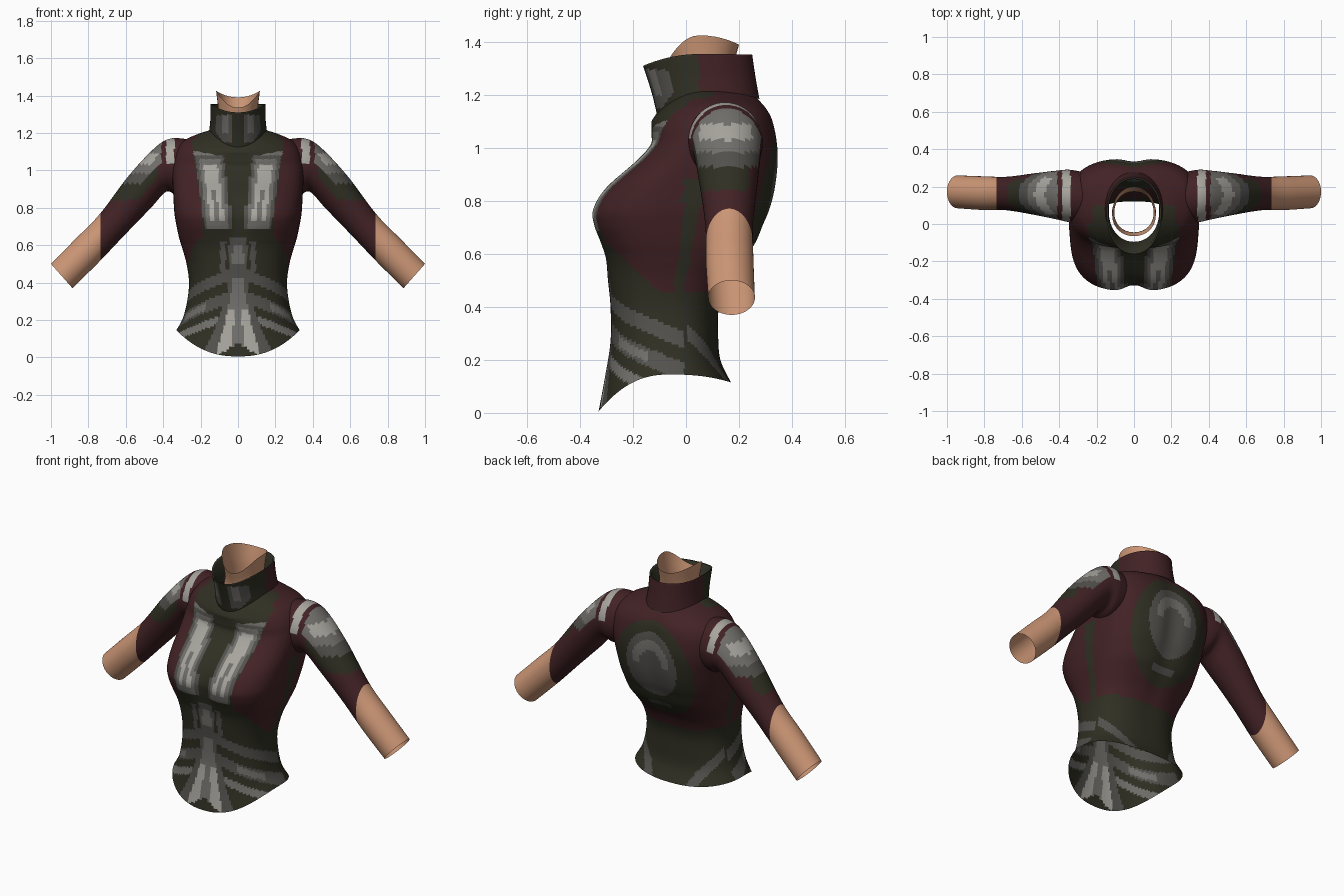
import bpy, bmesh, math
from mathutils import Vector

if "Cube" in bpy.data.objects:
    bpy.data.objects.remove(bpy.data.objects["Cube"])


def material(name, r, g, b):
    m = bpy.data.materials.new(name)
    m.diffuse_color = [((v / 255 + 0.055) / 1.055) ** 2.4 for v in (r, g, b)] + [1]
    m.use_nodes = True
    m.node_tree.nodes["Principled BSDF"].inputs["Base Color"].default_value = m.diffuse_color
    return m


MATS = [material("dark_green", 47, 47, 35), material("maroon", 66, 34, 37),
        material("skin", 205, 151, 118), material("light_grey", 168, 165, 158),
        material("mid_grey", 114, 112, 108), material("dark_grey", 82, 81, 77)]
GREEN, MAROON, SKIN, LIGHT, MID, DARK = range(6)


def spline(keys, steps):
    """Smoothly interpolate rows of numbers."""
    out = []
    for i in range(len(keys) - 1):
        k = [keys[max(0, min(len(keys) - 1, i + j))] for j in (-1, 0, 1, 2)]
        for s in range(steps):
            t = s / steps
            out.append([0.5 * (2 * b + (c - a) * t + (2 * a - 5 * b + 4 * c - d) * t * t
                               + (3 * b - a - 3 * c + d) * t ** 3) for a, b, c, d in zip(*k)])
    return out + [list(keys[-1])]


def loft(name, rings, colour, cut_x=None):
    bm = bmesh.new()
    vs = [[bm.verts.new(p) for p in ring] for ring in rings]
    n = len(rings[0])
    for lo, hi in zip(vs, vs[1:]):
        for j in range(n):
            bm.faces.new((lo[j], lo[(j + 1) % n], hi[(j + 1) % n], hi[j]))
    if cut_x:
        bmesh.ops.bisect_plane(bm, geom=bm.verts[:] + bm.edges[:] + bm.faces[:],
                               plane_co=(cut_x, 0, 0), plane_no=(1, 0, 0))
    bm.normal_update()
    for f in bm.faces:
        f.smooth = True
        f.material_index = colour(f.calc_center_median(), f.normal)
    me = bpy.data.meshes.new(name)
    bm.to_mesh(me)
    bm.free()
    for m in MATS:
        me.materials.append(m)
    ob = bpy.data.objects.new(name, me)
    bpy.context.collection.objects.link(ob)
    return ob


def body_ring(row, n, shaped=False):
    """Row: side z, front z, back z, half width, front y, back y, widest y, roundness."""
    zs, zf, zb, w, f, b, yc, p = row
    pts = []
    for j in range(n):
        a = 2 * math.pi * j / n
        c, s = math.cos(a), math.sin(a)
        x = w * math.copysign(abs(c) ** p, c)
        y = yc + (b - yc if s > 0 else yc - f) * math.copysign(abs(s) ** p, s)
        z = zs + ((zb if s > 0 else zf) - zs) * s * s
        if shaped:  # chest cleft and spine groove
            if s < 0:
                y += 0.035 * math.exp(-(x / 0.06) ** 2 - ((z - 0.75) / 0.12) ** 2)
            else:
                y -= 0.02 * math.exp(-(x / 0.06) ** 2 - ((z - 0.85) / 0.3) ** 2)
        pts.append((x, y, z))
    return pts


def torso_colour(c, n):
    ax, y, z = abs(c.x), c.y, c.z
    phi = math.atan2(ax, -y)
    # back: oval shield with arched grey bands
    if y > 0.1 and z > 0.45:
        if (ax / 0.25) ** 2 + ((z - 0.84) / 0.3) ** 2 < 1:
            r = math.hypot(ax / 0.165, (z - 0.88) / 0.2)
            if r < 1:
                if 0.45 < r < 0.75 and z > 0.88:
                    return MID
                return DARK if r > 0.75 or z < 0.97 else GREEN
            return DARK if ax < 0.07 and 0.6 < z < 0.635 else GREEN
        return MAROON
    # lower body: central column and swept bands
    edge = 0.64 - 0.18 * min(1, max(0, (phi - 0.6) / 0.6))
    if z < edge:
        if y < 0 and ax < 0.25:
            if ax < 0.007 or (z < 0.07 - ax * 0.5):
                return GREEN
            wide = 0.05 + 0.15 * max(0, (0.42 - z) / 0.42) ** 1.5
            if ax < wide * 0.62 and z < 0.42:
                return LIGHT if ax > wide * 0.2 and z < 0.25 else MID
            if ax < wide:
                return MID if 0.5 < z < 0.6 and ax < 0.03 else DARK
            if 0.46 < z < 0.62 and 0.065 < ax < 0.095:
                return DARK
        v = z + 0.12 * phi
        if phi < 1.55 and (0.43 < v < 0.49 or 0.31 < v < 0.375):
            return MID if 0.325 < v < 0.36 and 0.6 < phi < 1.1 else DARK
        if phi < 1.1 and 0.22 < v < 0.265:
            return MID
        if phi > 1.6 and abs(z - 0.3 + 0.22 * (phi - 1.6)) < 0.03:
            return DARK
        return GREEN
    # chest panels
    if y < 0.0 and n.y < 0.2:
        d = abs(ax - 0.105 - 0.13 * (z - 0.7))
        if 0.69 < z < 1.08:
            if d < 0.038 and 0.73 < z < 1.03:
                return LIGHT if d > 0.012 or z > 0.9 else MID
            if d < 0.058 and z < 1.06:
                return MID
            if d < 0.076:
                return DARK
        if 0.12 < ax < 0.24 and abs(z - 1.07 - 0.2 * (ax - 0.12)) < 0.012:
            return MID
        if ax < 0.19 + 0.14 * max(0, z - 0.75):
            return GREEN
    # side stripe under the arm
    if z < 0.88 and abs(y + 0.02 - 0.15 * (z - 0.5)) < 0.02 + 0.06 * (z - 0.5):
        return GREEN
    if z > 1.1 and ax < 0.22 and y < 0.1:
        return GREEN
    return MAROON


# torso from hem to neck base
torso_rows = [
    (.145, .005, .115, .33, -.33, .17, -.06, .85), (.21, .14, .2, .295, -.305, .13, -.06, .85),
    (.3, .27, .3, .272, -.285, .122, -.07, .82), (.4, .4, .4, .262, -.285, .127, -.07, .8),
    (.5, .5, .5, .275, -.295, .165, -.06, .8), (.58, .58, .58, .297, -.305, .22, -.05, .76),
    (.64, .64, .64, .315, -.325, .265, -.05, .72), (.71, .71, .71, .33, -.352, .295, -.05, .7),
    (.77, .77, .77, .34, -.355, .32, -.04, .7), (.85, .85, .85, .345, -.305, .34, 0, .7),
    (.95, .95, .95, .35, -.19, .35, .06, .7), (1.03, 1.01, 1.03, .35, -.135, .345, .1, .72),
    (1.1, 1.05, 1.1, .335, -.13, .33, .12, .75), (1.155, 1.08, 1.14, .295, -.13, .312, .12, .8),
    (1.19, 1.1, 1.17, .225, -.13, .29, .1, .88), (1.215, 1.125, 1.19, .15, -.115, .272, .08, .95)]
loft("torso", [body_ring(r, 176, True) for r in spline(torso_rows, 9)], torso_colour)


# standing collar: outside, rim, then inner lining
def collar_colour(c, n):
    outward = n.x * c.x + n.y * (c.y - 0.06) > 0
    if not outward:
        return GREEN
    if c.y < 0.0 and c.z > 1.15:
        reach = 0.02 - (1.3 - c.z) * 0.75
        if c.y < reach and 0.03 < abs(c.x) < 0.12 and c.z < 1.295:
            return MID if 0.05 < abs(c.x) < 0.085 and c.z > 1.2 else DARK
    return MAROON if c.y > 0.05 and c.z > 1.19 else GREEN


collar_rows = [(1.205, 1.12, 1.185, .155, -.108, .277, .08, .95),
               (1.27, 1.21, 1.27, .148, -.13, .262, .07, .95),
               (1.355, 1.31, 1.352, .147, -.162, .25, .06, .95)]
lining_rows = [(1.35, 1.305, 1.347, .137, -.15, .24, .06, .95),
               (1.2, 1.13, 1.19, .135, -.095, .25, .07, .95)]
loft("collar", [body_ring(r, 96) for r in spline(collar_rows, 9) + lining_rows], collar_colour)

# neck, open at the top with a dipped front rim
neck_rows = [(1.18, 1.15, 1.18, .118, -.05, .17, .06, .95),
             (1.3, 1.25, 1.29, .105, -.045, .175, .06, .95),
             (1.425, 1.335, 1.39, .117, -.065, .2, .05, .95)]
loft("neck", [body_ring(r, 32) for r in spline(neck_rows, 5)], lambda c, n: SKIN)

# arms: top x, top z, bottom x, bottom z, centre y, half depth
arm_rows = [(.26, 1.165, .26, .88, .14, .135), (.36, 1.17, .33, .87, .15, .14),
            (.445, 1.12, .385, .885, .155, .13), (.585, .97, .465, .80, .16, .112),
            (.74, .765, .61, .65, .163, .09), (.87, .632, .745, .508, .165, .09),
            (1.0, .5, .885, .37, .172, .088)]


def arm_colour(c, n):
    x, y, z = abs(c.x), c.y, c.z
    if x > 0.735:
        return SKIN
    up = z - (1.42 - x)  # above or below the arm axis
    if 0.34 < x < 0.385 and z > 1.04:
        return LIGHT
    if x > 0.41 and up > 0.03 and z > 0.93:
        if z > 1.03 and 0.05 < y < 0.25:
            return LIGHT if z < 1.09 else MID
        return MID if z > 0.985 else DARK
    if x > 0.43 and up > -0.04 and z > 0.84 and y < 0.24:
        return GREEN
    return MAROON


for side, sign in (("right", 1), ("left", -1)):
    rings = []
    for tx, tz, bx, bz, yc, ry in spline(arm_rows, 10):
        ring = []
        for j in range(56):
            a = 2 * math.pi * j / 56
            k = 0.5 + 0.5 * math.cos(a)
            ring.append((sign * (bx + (tx - bx) * k), yc + ry * math.sin(a) * sign, bz + (tz - bz) * k))
        rings.append(ring[::-1])
    loft(side + "_arm", rings, arm_colour, sign * 0.735)
